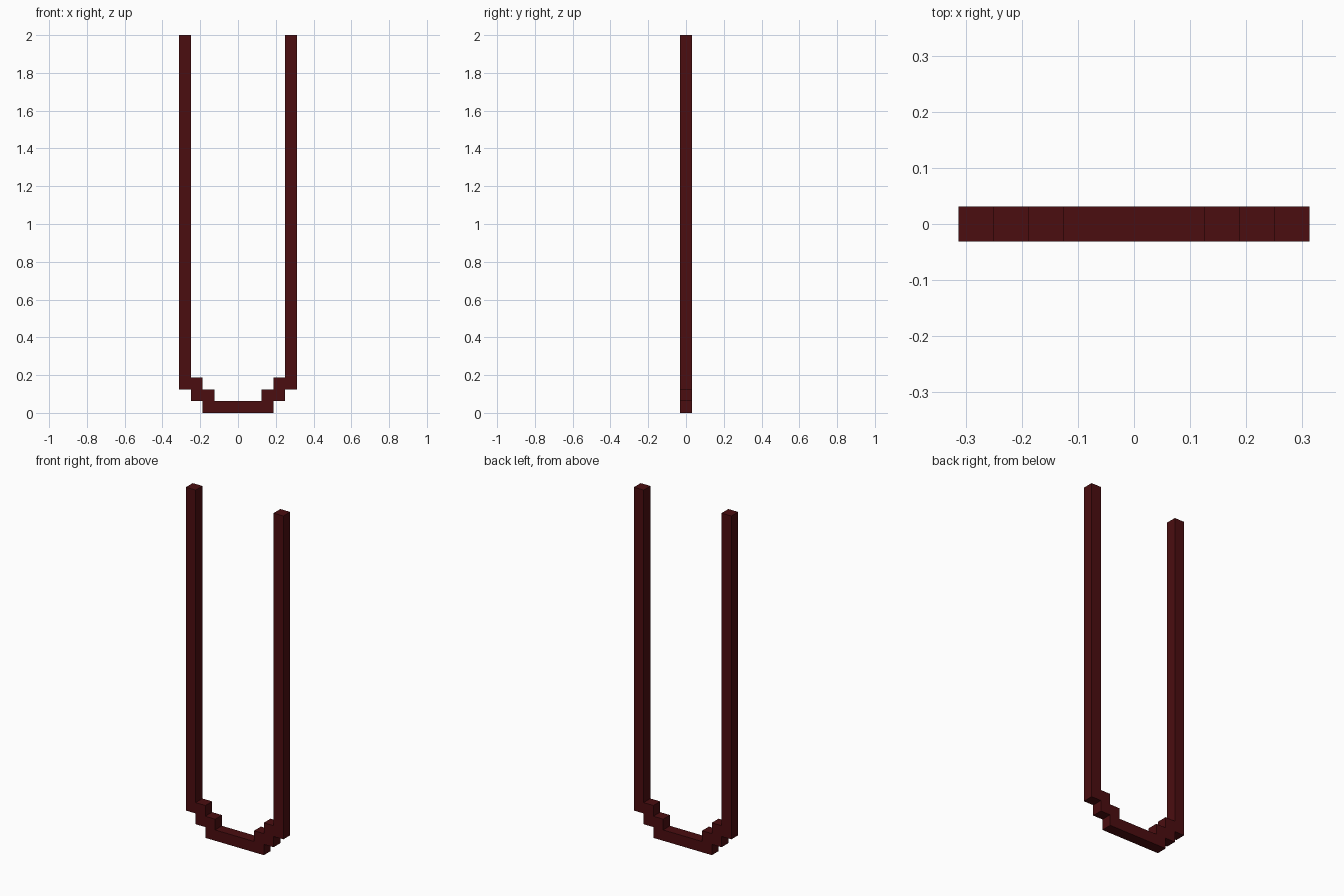
import bpy, bmesh

if "Cube" in bpy.data.objects:
    bpy.data.objects.remove(bpy.data.objects["Cube"])

U = 1 / 16  # block unit

# Right half of the stepped U outline (x, z) in block units: outer edge up, inner edge down
half = [(3, 0), (3, 1), (4, 1), (4, 2), (5, 2), (5, 32),
        (4, 32), (4, 3), (3, 3), (3, 2), (2, 2), (2, 1)]
outline = half + [(-x, z) for x, z in reversed(half)]

# Stepped frame: flat outline extruded to one block of depth
bm = bmesh.new()
face = bm.faces.new([bm.verts.new((x * U, -U / 2, z * U)) for x, z in outline])
extruded = bmesh.ops.extrude_face_region(bm, geom=[face], use_keep_orig=True)
verts = [g for g in extruded["geom"] if isinstance(g, bmesh.types.BMVert)]
bmesh.ops.translate(bm, verts=verts, vec=(0, U, 0))
bmesh.ops.recalc_face_normals(bm, faces=bm.faces)

mesh = bpy.data.meshes.new("stepped_u_frame")
bm.to_mesh(mesh)
bm.free()
frame = bpy.data.objects.new("stepped_u_frame", mesh)
bpy.context.collection.objects.link(frame)

# Dark maroon
mat = bpy.data.materials.new("dark_maroon")
mat.diffuse_color = (0.07, 0.004, 0.005, 1)
mat.use_nodes = True
mat.node_tree.nodes["Principled BSDF"].inputs["Base Color"].default_value = mat.diffuse_color
mesh.materials.append(mat)
